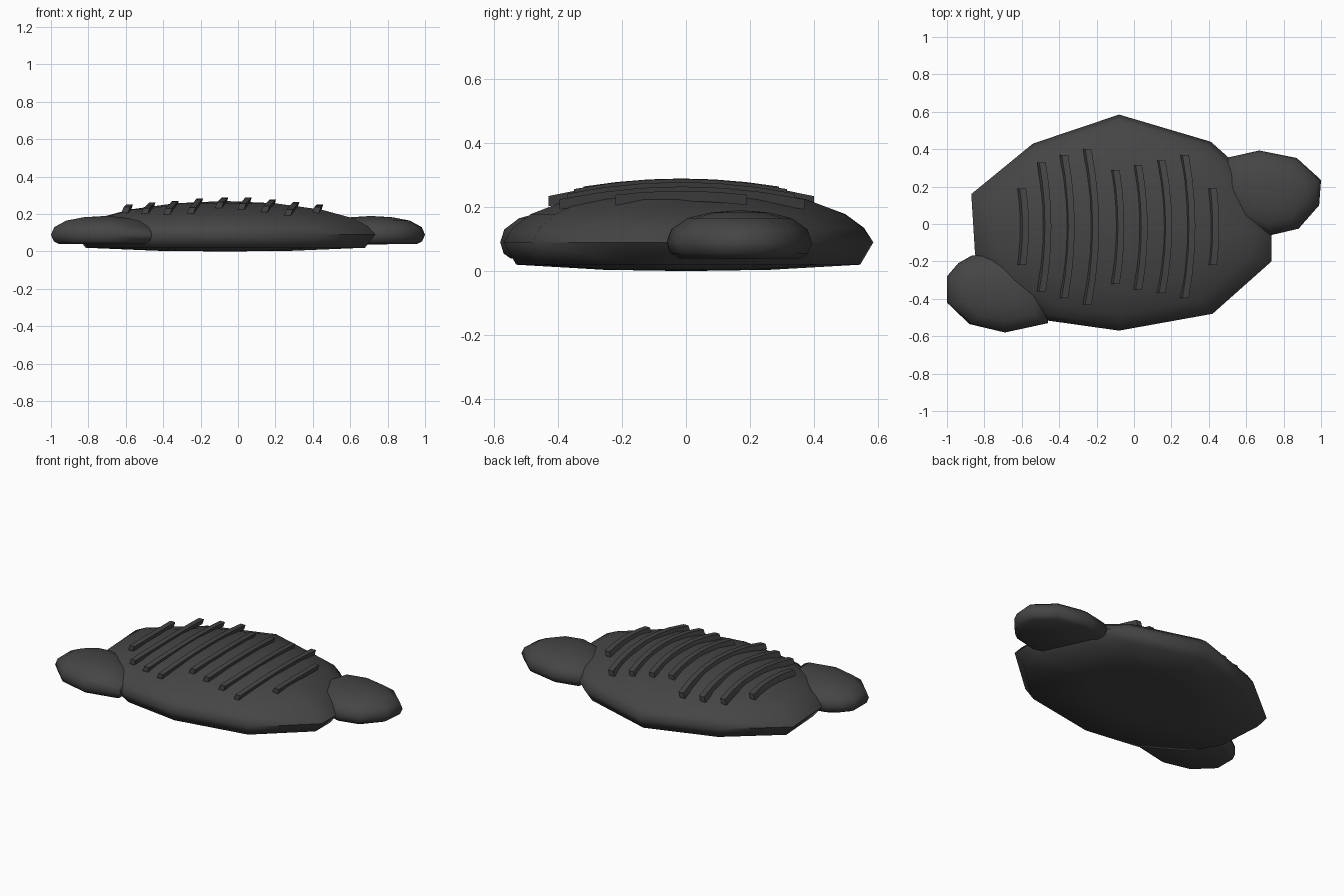
import bpy, bmesh, math
from mathutils import Vector

if "Cube" in bpy.data.objects:
    bpy.data.objects.remove(bpy.data.objects["Cube"])

stone = bpy.data.materials.new("charcoal")
stone.diffuse_color = (0.06, 0.06, 0.06, 1)
stone.use_nodes = True
stone.node_tree.nodes["Principled BSDF"].inputs["Base Color"].default_value = stone.diffuse_color


def finish(name, bm, angle):
    bmesh.ops.recalc_face_normals(bm, faces=bm.faces)
    me = bpy.data.meshes.new(name)
    bm.to_mesh(me)
    bm.free()
    me.materials.append(stone)
    ob = bpy.data.objects.new(name, me)
    bpy.context.collection.objects.link(ob)
    bpy.ops.object.select_all(action='DESELECT')
    ob.select_set(True)
    bpy.context.view_layer.objects.active = ob
    bpy.ops.object.shade_smooth_by_angle(angle=math.radians(angle))
    return ob


def pebble(name, outline, centre, rings, bottom, top):
    """Stack scaled copies of an outline and close both ends to a point."""
    bm = bmesh.new()
    c = Vector(centre)
    loops = []
    for z, s in rings:
        pts = [c + (Vector(p) - c) * s for p in outline]
        loops.append([bm.verts.new((p.x, p.y, z)) for p in pts])
    n = len(outline)
    for a, b in zip(loops, loops[1:]):
        for i in range(n):
            j = (i + 1) % n
            bm.faces.new((a[i], a[j], b[j], b[i]))
    for loop, z in ((loops[0], bottom), (loops[-1], top)):
        tip = bm.verts.new((c.x, c.y, z))
        for i in range(n):
            bm.faces.new((loop[i], loop[(i + 1) % n], tip))
    return finish(name, bm, 65)


def ridge(name, x, y0, y1, z_end, z_mid, bow):
    """Square bar swept along a shallow arch that also bows sideways."""
    bm = bmesh.new()
    steps = 6
    loops = []
    for k in range(steps + 1):
        t = k / steps
        arch = 1 - (2 * t - 1) ** 2
        cx, cy = x + bow * arch, y0 + (y1 - y0) * t
        cz = z_end + (z_mid - z_end) * arch
        loops.append([bm.verts.new((cx + dx, cy, cz + dz)) for dx, dz in
                      ((-0.023, -0.018), (0.013, -0.018),
                       (0.023, 0.014), (-0.011, 0.014))])
    for a, b in zip(loops, loops[1:]):
        for i in range(4):
            j = (i + 1) % 4
            bm.faces.new((a[i], a[j], b[j], b[i]))
    bm.faces.new(loops[0])
    bm.faces.new(loops[-1])
    return finish(name, bm, 30)


# Wide flat body
pebble("body",
       [(-0.87, 0.16), (-0.54, 0.43), (-0.08, 0.585), (0.41, 0.44),
        (0.58, 0.29), (0.735, -0.04), (0.735, -0.2), (0.42, -0.48),
        (-0.08, -0.57), (-0.47, -0.515), (-0.74, -0.35), (-0.85, -0.16)],
       (-0.07, 0.0),
       [(0.004, 0.45), (0.02, 0.93), (0.09, 1.0), (0.135, 0.95),
        (0.178, 0.85), (0.224, 0.64), (0.258, 0.33)],
       0.0, 0.27)

# Side lobes
lobe_rings = [(0.04, 0.85), (0.055, 0.95), (0.09, 1.0), (0.13, 0.94),
              (0.165, 0.72), (0.183, 0.4)]
pebble("right_lobe",
       [(0.5, 0.355), (0.67, 0.393), (0.87, 0.353), (1.0, 0.235),
        (0.99, 0.1), (0.88, -0.025), (0.73, -0.06), (0.55, 0.0),
        (0.44, 0.18)],
       (0.71, 0.17), lobe_rings, 0.038, 0.19)
pebble("left_lobe",
       [(-1.0, -0.28), (-0.94, -0.21), (-0.87, -0.17), (-0.77, -0.155),
        (-0.58, -0.22), (-0.47, -0.38), (-0.46, -0.53), (-0.69, -0.58),
        (-0.88, -0.535), (-1.0, -0.42)],
       (-0.71, -0.37), lobe_rings, 0.038, 0.19)

# Arched ridges across the top
ridges = [(-0.60, -0.22, 0.19, 0.225, 0.238, 0.015),
          (-0.495, -0.36, 0.33, 0.218, 0.247, 0.03),
          (-0.375, -0.395, 0.37, 0.217, 0.257, 0.035),
          (-0.25, -0.43, 0.40, 0.22, 0.27, 0.04),
          (-0.10, -0.32, 0.29, 0.25, 0.275, 0.025),
          (0.02, -0.35, 0.315, 0.242, 0.274, 0.03),
          (0.145, -0.37, 0.34, 0.228, 0.264, 0.035),
          (0.27, -0.395, 0.37, 0.21, 0.25, 0.035),
          (0.42, -0.22, 0.19, 0.224, 0.236, 0.012)]
for i, r in enumerate(ridges):
    ridge(f"ridge_{i + 1}", *r)
